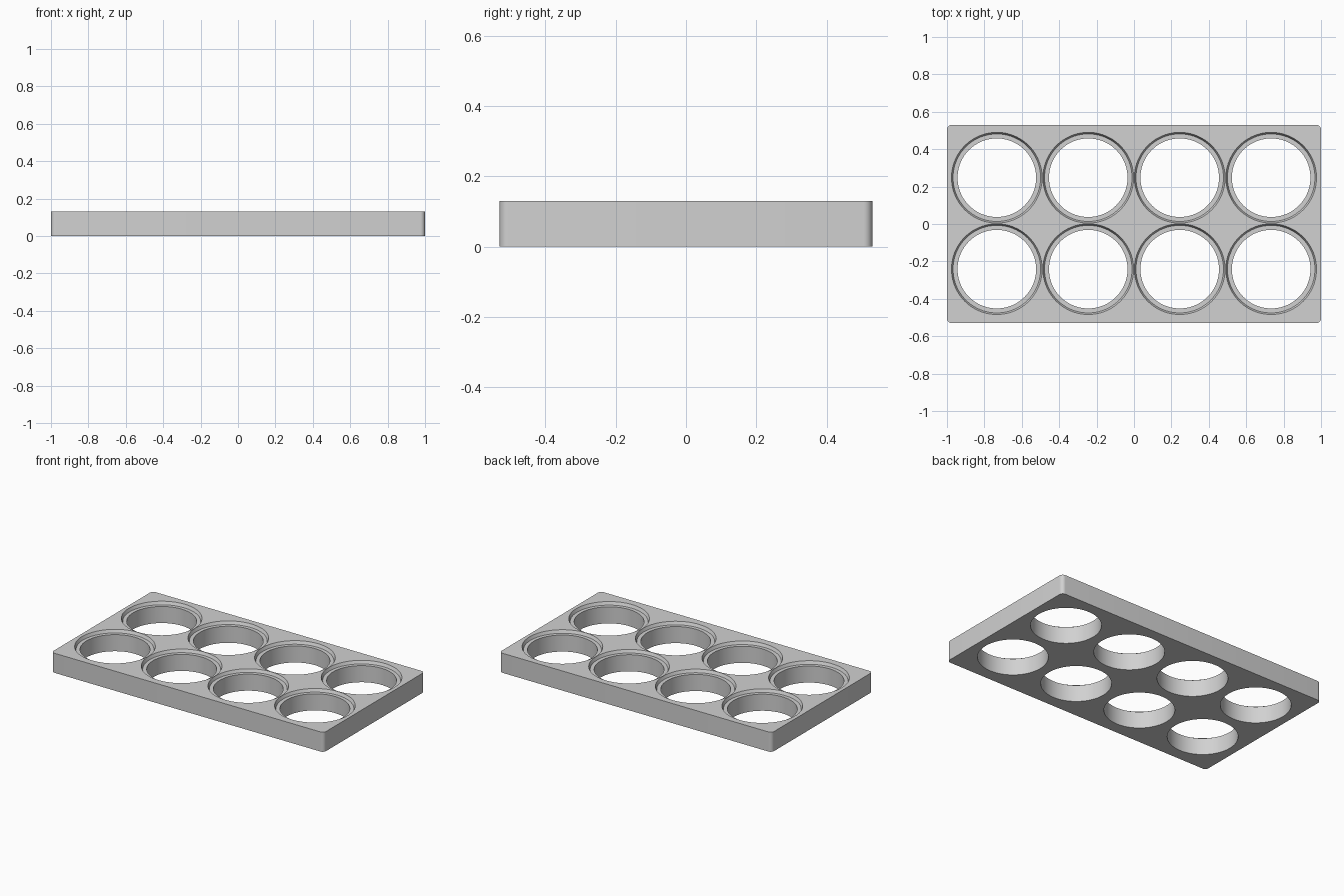
import bpy, bmesh, math

if "Cube" in bpy.data.objects:
    bpy.data.objects.remove(bpy.data.objects["Cube"])

HALF_X, HALF_Y, HEIGHT, CORNER = 1.0, 0.53, 0.13, 0.025
PITCH, OFFSET_Y, SEGMENTS = 0.489, 0.003, 96
# socket cutter profile: (radius, z) from below the tray to above it
PROFILE = [(0.21, -0.05), (0.21, HEIGHT - 0.02),
           (0.234, HEIGHT - 0.02), (0.2425, HEIGHT), (0.2425, HEIGHT + 0.05)]

grey = bpy.data.materials.new("light_grey")
grey.diffuse_color = (0.64, 0.64, 0.64, 1)
grey.use_nodes = True
grey.node_tree.nodes["Principled BSDF"].inputs["Base Color"].default_value = grey.diffuse_color


def new_object(name, bm):
    bmesh.ops.recalc_face_normals(bm, faces=bm.faces)
    mesh = bpy.data.meshes.new(name)
    bm.to_mesh(mesh)
    bm.free()
    mesh.materials.append(grey)
    obj = bpy.data.objects.new(name, mesh)
    bpy.context.collection.objects.link(obj)
    return obj


# Tray body: slab with rounded vertical corners
bm = bmesh.new()
outline = []
for i, (sx, sy) in enumerate([(1, 1), (-1, 1), (-1, -1), (1, -1)]):
    for k in range(9):
        a = math.radians(90 * i + 90 * k / 8)
        outline.append(bm.verts.new((sx * (HALF_X - CORNER) + CORNER * math.cos(a),
                                     sy * (HALF_Y - CORNER) + CORNER * math.sin(a), 0)))
base = bm.faces.new(outline)
top = bmesh.ops.extrude_face_region(bm, geom=[base], use_keep_orig=True)["geom"]
bmesh.ops.translate(bm, vec=(0, 0, HEIGHT),
                    verts=[g for g in top if isinstance(g, bmesh.types.BMVert)])
tray = new_object("tray", bm)

# Socket cutters: through hole with a shallow tapered seat, 4 x 2 grid
bm = bmesh.new()
for col in range(4):
    for row in range(2):
        cx, cy = (col - 1.5) * PITCH, (row - 0.5) * PITCH + OFFSET_Y
        rings = []
        for r, z in PROFILE:
            rings.append([bm.verts.new((cx + r * math.cos(2 * math.pi * k / SEGMENTS),
                                        cy + r * math.sin(2 * math.pi * k / SEGMENTS), z))
                          for k in range(SEGMENTS)])
        for a, b in zip(rings, rings[1:]):
            for k in range(SEGMENTS):
                n = (k + 1) % SEGMENTS
                bm.faces.new((a[k], a[n], b[n], b[k]))
        bm.faces.new(rings[0][::-1])
        bm.faces.new(rings[-1])
cutter = new_object("socket_cutter", bm)
cutter.hide_render = True

# Cut the sockets and shade the round walls smooth
cut = tray.modifiers.new("sockets", 'BOOLEAN')
cut.operation = 'DIFFERENCE'
cut.solver = 'EXACT'
cut.object = cutter
bpy.context.view_layer.objects.active = tray
tray.select_set(True)
bpy.ops.object.modifier_apply(modifier=cut.name)
bpy.data.objects.remove(cutter)
bpy.ops.object.shade_smooth_by_angle(angle=math.radians(30))
